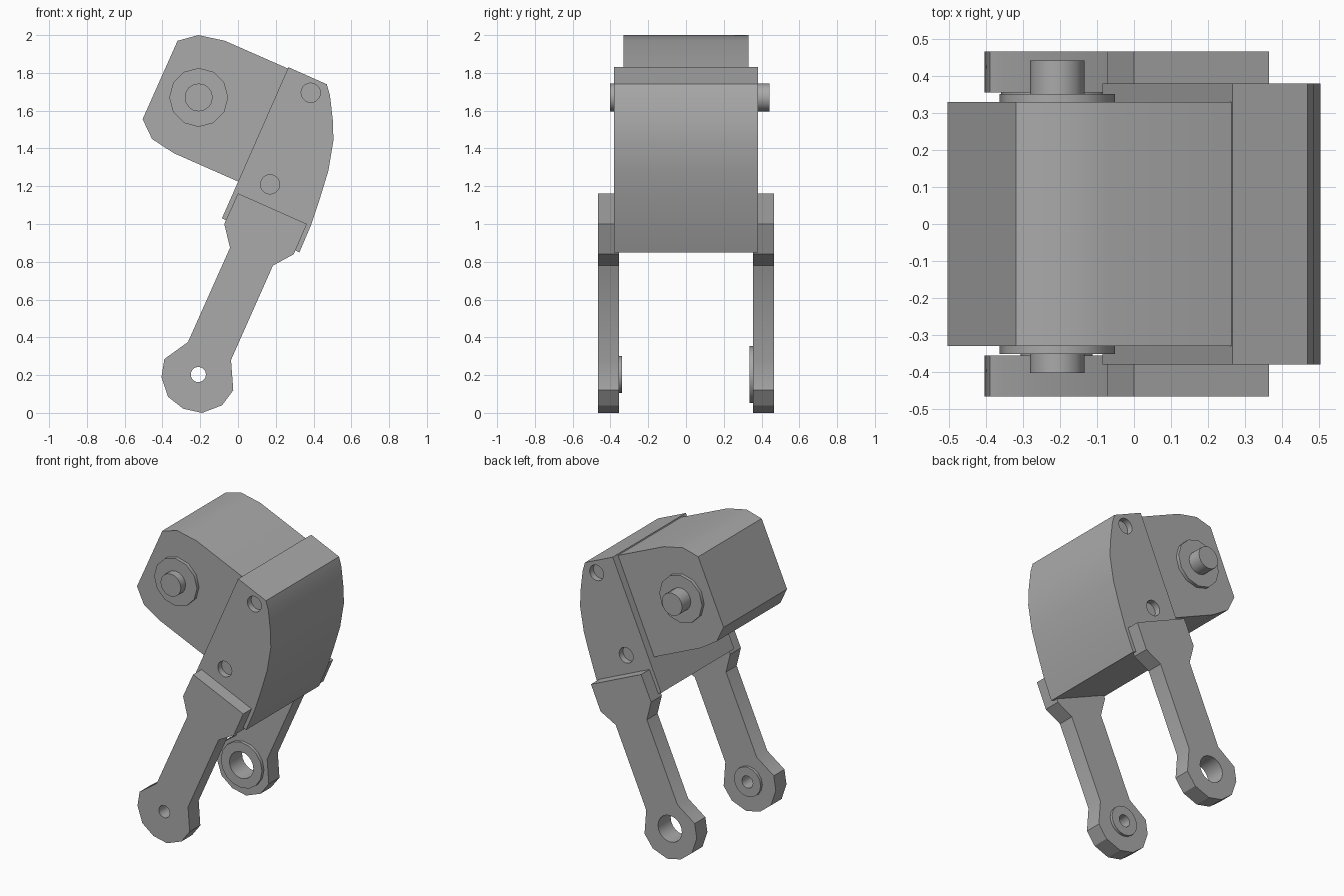
import bpy
import bmesh
import math
from mathutils import Matrix

cube = bpy.data.objects.get("Cube")
if cube:
    bpy.data.objects.remove(cube, do_unlink=True)

grey = bpy.data.materials.new("grey metal")
grey.use_nodes = True
COLOUR = (0.4, 0.4, 0.4, 1)
grey.diffuse_color = COLOUR
grey.node_tree.nodes["Principled BSDF"].inputs["Base Color"].default_value = COLOUR


def finish(name, bm):
    bmesh.ops.recalc_face_normals(bm, faces=bm.faces)
    mesh = bpy.data.meshes.new(name)
    bm.to_mesh(mesh)
    bm.free()
    mesh.materials.append(grey)
    obj = bpy.data.objects.new(name, mesh)
    bpy.context.collection.objects.link(obj)
    return obj


def plate(name, profile, y0, y1):
    """Side profile in x, z extruded across y."""
    bm = bmesh.new()
    face = bm.faces.new([bm.verts.new((x, y0, z)) for x, z in profile])
    new = bmesh.ops.extrude_face_region(bm, geom=[face])["geom"]
    verts = [v for v in new if isinstance(v, bmesh.types.BMVert)]
    bmesh.ops.translate(bm, verts=verts, vec=(0, y1 - y0, 0))
    return finish(name, bm)


def disc(name, centre, radius, y0, y1, sides):
    """Cylinder lying along y."""
    bm = bmesh.new()
    place = Matrix.Translation((centre[0], (y0 + y1) / 2, centre[1]))
    bmesh.ops.create_cone(bm, cap_ends=True, segments=sides, radius1=radius,
                          radius2=radius, depth=y1 - y0,
                          matrix=place @ Matrix.Rotation(math.pi / 2, 4, "X"))
    return finish(name, bm)


def activate(obj):
    bpy.ops.object.select_all(action="DESELECT")
    obj.select_set(True)
    bpy.context.view_layer.objects.active = obj


def cut(obj, *hole):
    cutter = disc("hole_cutter", *hole)
    cutter.hide_render = True
    mod = obj.modifiers.new("hole", "BOOLEAN")
    mod.operation = "DIFFERENCE"
    mod.solver = "EXACT"
    mod.object = cutter
    activate(obj)
    bpy.ops.object.modifier_apply(modifier=mod.name)
    bpy.data.objects.remove(cutter, do_unlink=True)


# Motor block, its rear half buried in the cover
block = plate("motor_block", [
    (-0.21, 2.0), (-0.32, 1.97), (-0.505, 1.555), (-0.455, 1.45), (-0.34, 1.375),
    (0.0, 1.225), (0.1, 1.18), (0.36, 1.78), (0.26, 1.825), (-0.07, 1.97)], -0.33, 0.33)

# Curved cover with shallow bolt holes on both sides
cover = plate("curved_cover", [
    (0.267, 1.83), (-0.085, 1.03), (0.325, 0.85), (0.385, 0.99), (0.435, 1.14),
    (0.478, 1.28), (0.505, 1.44), (0.503, 1.54), (0.487, 1.68), (0.47, 1.74)],
    -0.38, 0.38)
for spot in ((0.385, 1.695), (0.17, 1.21)):
    cut(cover, spot, 0.051, -0.5, -0.34, 20)
    cut(cover, spot, 0.051, 0.34, 0.5, 20)
parts = [block, cover]

# Axle through the block with a washer on each face
HUB = (-0.208, 1.67)
parts.append(disc("axle", HUB, 0.074, -0.403, 0.443, 16))
for side, y in (("front", -0.3525), ("back", 0.3275)):
    parts.append(disc(side + "_hub_washer", HUB, 0.156, y, y + 0.025, 12))

# Legs with a pierced foot and an inner washer
LEG = [(0.0, 1.162), (-0.073, 1.0), (-0.042, 0.875), (-0.265, 0.375), (-0.39, 0.285),
       (-0.405, 0.19), (-0.37, 0.085), (-0.29, 0.022), (-0.19, 0.0), (-0.085, 0.04),
       (-0.025, 0.12), (-0.037, 0.28), (0.185, 0.78), (0.295, 0.84), (0.365, 1.0)]
FOOT = (-0.21, 0.203)
for side, y0, y1, hole, ring, r0, r1 in (
        ("front", -0.467, -0.356, 0.04, 0.097, -0.36, -0.338),
        ("back", 0.356, 0.467, 0.087, 0.15, 0.335, 0.36)):
    leg = plate(side + "_leg", LEG, y0, y1)
    washer = disc(side + "_foot_washer", FOOT, ring, r0, r1, 16)
    for part in (leg, washer):
        cut(part, FOOT, hole, min(y0, r0) - 0.1, max(y1, r1) + 0.1, 20)
        parts.append(part)

for part in parts:
    activate(part)
    bpy.ops.object.shade_smooth_by_angle(angle=math.radians(30.5))
